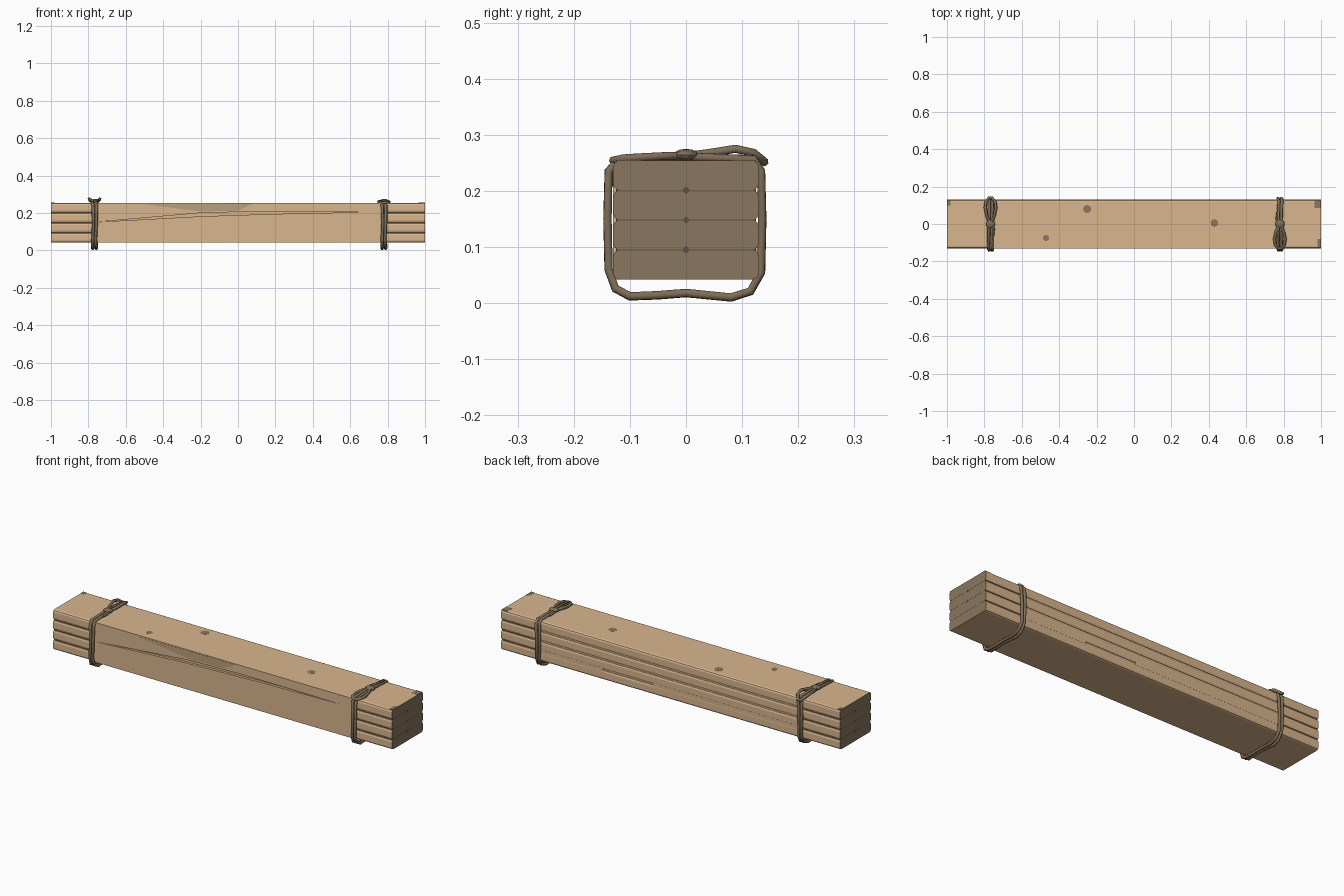
import bpy, bmesh, math
from mathutils import Matrix, Vector

cube = bpy.data.objects.get("Cube")
if cube:
    bpy.data.objects.remove(cube, do_unlink=True)


def material(name, rgb):
    m = bpy.data.materials.new(name)
    m.use_nodes = True
    m.diffuse_color = (*rgb, 1)
    m.node_tree.nodes["Principled BSDF"].inputs["Base Color"].default_value = (*rgb, 1)
    return m


WOOD = material("tan wood", (0.69, 0.465, 0.27))
WEATHERED = material("weathered wood", (0.5, 0.35, 0.21))
END_GRAIN = material("brown end grain", (0.25, 0.185, 0.113))
SEAM = material("dark seam", (0.11, 0.08, 0.05))
ROPE = material("brown rope", (0.21, 0.155, 0.095))


def finish(bm, name, mat):
    bmesh.ops.recalc_face_normals(bm, faces=bm.faces)
    me = bpy.data.meshes.new(name)
    bm.to_mesh(me)
    bm.free()
    me.materials.append(mat)
    ob = bpy.data.objects.new(name, me)
    bpy.context.collection.objects.link(ob)
    return ob


def box(name, low, high, mat, bevel=0):
    """Box between two corners, optionally rounded along its length."""
    low, high = Vector(low), Vector(high)
    bm = bmesh.new()
    bmesh.ops.create_cube(bm, size=1)
    bmesh.ops.transform(bm, verts=bm.verts, matrix=Matrix.Translation((low + high) / 2)
                        @ Matrix.Diagonal((*(high - low), 1)))
    if bevel:
        long_edges = [e for e in bm.edges if abs(e.verts[0].co.x - e.verts[1].co.x) > 0.1]
        bmesh.ops.bevel(bm, geom=long_edges, offset=bevel, segments=2, profile=0.5,
                        affect='EDGES')
    return finish(bm, name, mat)


def prism(name, outline, y0, y1, mat):
    """Extrude an x-z outline along y."""
    bm = bmesh.new()
    face = bm.faces.new([bm.verts.new((x, y0, z)) for x, z in outline])
    new = bmesh.ops.extrude_face_region(bm, geom=[face])["geom"]
    bmesh.ops.translate(bm, verts=[v for v in new if isinstance(v, bmesh.types.BMVert)],
                        vec=(0, y1 - y0, 0))
    return finish(bm, name, mat)


def disc(name, centre, radius, sides, axis, mat, depth):
    bm = bmesh.new()
    turn = Matrix.Rotation(math.pi / 2, 4, 'Y') if axis == 'X' else Matrix()
    bmesh.ops.create_cone(bm, cap_ends=True, segments=sides, radius1=radius, radius2=radius,
                          depth=depth, matrix=Matrix.Translation(centre) @ turn)
    return finish(bm, name, mat)


def strand(name, points, radius, closed):
    """Rope strand swept along a path."""
    cu = bpy.data.curves.new(name, 'CURVE')
    cu.dimensions = '3D'
    cu.bevel_depth = radius
    cu.bevel_resolution = 1
    cu.use_fill_caps = True
    sp = cu.splines.new('POLY')
    sp.points.add(len(points) - 1)
    for p, co in zip(sp.points, points):
        p.co = (*co, 1)
    sp.use_cyclic_u = closed
    cu.materials.append(ROPE)
    ob = bpy.data.objects.new(name, cu)
    bpy.context.collection.objects.link(ob)


# Stacked planks with brown sawn ends
BASE, PITCH, THICK = 0.042, 0.0533, 0.0522
TOP = BASE + 3 * PITCH + THICK
planks = []
for i in range(4):
    z = BASE + i * PITCH
    plank = box(f"plank_{i + 1}", (-1, -0.13, z), (1, 0.13, z + THICK), WOOD, 0.011)
    plank.data.materials.append(END_GRAIN)
    for f in plank.data.polygons:
        f.material_index = int(abs(f.normal.x) > 0.9)
    planks.append(plank)

# Filled middle: flush at the front, leaving narrow seams at the back
core = box("plank_filling", (-0.77, -0.1303, 0.055), (0.77, 0.125, 0.243), WOOD)
for side, x0, x1 in (("right", -0.77, 0.1), ("left", 0.4, 0.77)):
    box(f"back_filling_{side}", (x0, 0.1, 0.085), (x1, 0.1298, 0.105), WOOD)
for edge, z0, z1 in (("top", 0.23, TOP), ("bottom", BASE, 0.06)):
    box(f"front_{edge}_edge", (-0.77, -0.1303, z0), (0.77, -0.11, z1), WOOD)

# Long split along the front
cutter = prism("crack_cutter", [(-0.75, 0.152), (-0.2, 0.2), (0.1, 0.208), (0.7, 0.205),
                                (0.2, 0.195), (-0.2, 0.182)], -0.2, -0.116, WOOD)
cutter.hide_render = True
for ob in [core] + planks[2:]:
    mod = ob.modifiers.new("crack", 'BOOLEAN')
    mod.operation = 'DIFFERENCE'
    mod.object = cutter
    mod.solver = 'EXACT'
bpy.context.view_layer.update()
deps = bpy.context.evaluated_depsgraph_get()
for ob in [core] + planks[2:]:
    me = bpy.data.meshes.new_from_object(ob.evaluated_get(deps))
    ob.modifiers.clear()
    ob.data = me
bpy.data.objects.remove(cutter, do_unlink=True)

# Weathered patch above the split
prism("weathered_patch", [(-0.5, 0.247), (-0.2, 0.208), (0.0, 0.212), (0.08, 0.25)],
      -0.131, -0.129, WEATHERED)

# Wood knots and worn corners on the top plank
for i, (x, y, r) in enumerate([(-0.25, 0.08, 0.022), (-0.47, -0.075, 0.017), (0.43, 0.005, 0.021)]):
    disc(f"wood_knot_{i + 1}", (x, y, TOP), r, 8, 'Z', END_GRAIN, 0.001)
for i, (x0, x1, y0, y1) in enumerate([(0.965, 1, 0.085, 0.125), (0.98, 1, -0.125, -0.08),
                                      (-1, -0.98, 0.1, 0.125)]):
    box(f"worn_corner_{i + 1}", (x0, y0, TOP - 0.002), (x1, y1, TOP + 0.0006), END_GRAIN)

# Dark seams and small notches between the planks at both ends
for side, s in (("right", -1), ("left", 1)):
    x0, x1 = sorted((s * 0.76, s * 0.9995))
    for i in range(1, 4):
        z = BASE + i * PITCH - 0.0005
        box(f"{side}_seam_{i}", (x0, -0.125, z - 0.0025), (x1, 0.125, z + 0.0025), SEAM)
        disc(f"{side}_end_notch_{i}", (s * 0.999, 0, z), 0.007, 4, 'X', SEAM, 0.003)

# Rope ties, slack underneath
LOOP = [(-0.138, 0.235), (-0.14, 0.15), (-0.138, 0.06), (-0.126, 0.026), (-0.1, 0.012),
        (-0.05, 0.014), (0, 0.018), (0.08, 0.010), (0.115, 0.021), (0.134, 0.055),
        (0.136, 0.15), (0.134, 0.235), (0.12, 0.257), (0, 0.261), (-0.12, 0.256)]
# Bow profile: distance from the knot and height, for the raised and flat bows
RAISED = [(0, 0.262), (0.045, 0.268), (0.088, 0.275), (0.12, 0.268), (0.14, 0.251)]
FLAT = [(0, 0.262), (0.04, 0.262), (0.08, 0.26), (0.112, 0.258), (0.13, 0.254)]
for side, cx, s, profile in (("right", -0.767, 1, RAISED), ("left", 0.78, -1, FLAT)):
    for k, off in enumerate((-0.0085, 0.0085)):
        path = [(cx + off + 0.003 * math.sin(i * 1.7 + k), y, z) for i, (y, z) in enumerate(LOOP)]
        strand(f"{side}_tie_strand_{k + 1}", path, 0.0083, True)
    # Bow on top, lying over the edge
    widths = [0.004, 0.02, 0.029, 0.024, 0.008]
    half = [(w, s * d, z) for w, (d, z) in zip(widths, profile)]
    bow = [(cx + w, y, z) for w, y, z in half] + [(cx - w, y, z) for w, y, z in reversed(half)]
    strand(f"{side}_bow", bow, 0.008, True)
    strand(f"{side}_loose_end", [(cx, 0, 0.265), (cx + s * 0.018, -s * 0.025, 0.262),
                                 (cx + s * 0.014, -s * 0.06, 0.259)], 0.006, False)
    bm = bmesh.new()
    bmesh.ops.create_icosphere(bm, subdivisions=2, radius=1, matrix=Matrix.Translation(
        (cx, 0, 0.264)) @ Matrix.Diagonal((0.026, 0.023, 0.011, 1)))
    finish(bm, f"{side}_tie_knot", ROPE)
